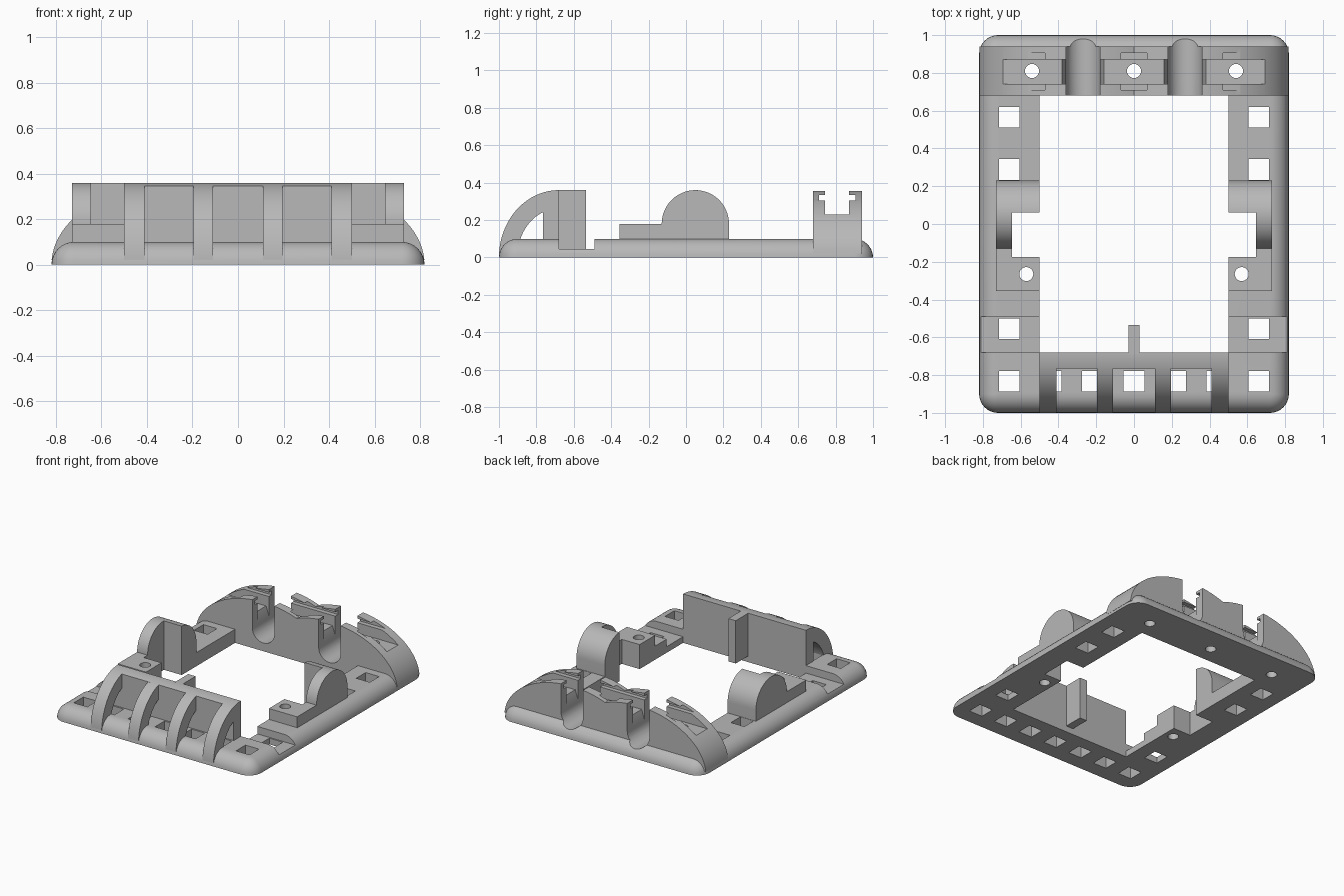
import bpy, bmesh
from math import sin, cos, pi, acos

if "Cube" in bpy.data.objects:
    bpy.data.objects.remove(bpy.data.objects["Cube"])

grey = bpy.data.materials.new("plain grey")
grey.use_nodes = True
grey.diffuse_color = (0.48, 0.48, 0.48, 1)
grey.node_tree.nodes["Principled BSDF"].inputs["Base Color"].default_value = (0.48, 0.48, 0.48, 1)


def make(name, bm):
    bmesh.ops.recalc_face_normals(bm, faces=bm.faces)
    mesh = bpy.data.meshes.new(name)
    bm.to_mesh(mesh)
    bm.free()
    mesh.materials.append(grey)
    obj = bpy.data.objects.new(name, mesh)
    bpy.context.collection.objects.link(obj)
    return obj


def prism(name, pts, axis, lo, hi):
    """Extrude a 2D outline along an axis from lo to hi."""
    place = {"x": lambda p, t: (t, p[0], p[1]),
             "y": lambda p, t: (p[0], t, p[1]),
             "z": lambda p, t: (p[0], p[1], t)}[axis]
    bm = bmesh.new()
    a = [bm.verts.new(place(p, lo)) for p in pts]
    b = [bm.verts.new(place(p, hi)) for p in pts]
    bm.faces.new(a)
    bm.faces.new(b[::-1])
    for i in range(len(pts)):
        j = (i + 1) % len(pts)
        bm.faces.new((a[i], b[i], b[j], a[j]))
    return make(name, bm)


def box(name, x, y, z):
    return prism(name, [(x[0], y[0]), (x[1], y[0]), (x[1], y[1]), (x[0], y[1])], "z", *z)


def arc(cx, cy, rx, ry, a0, a1, n):
    return [(cx + rx * cos(a0 + (a1 - a0) * i / n),
             cy + ry * sin(a0 + (a1 - a0) * i / n)) for i in range(n + 1)]


def side(s, x):
    return tuple(sorted((s * x[0], s * x[1])))


def cut(targets, cutter):
    """Subtract the cutter from each target, then discard it."""
    cutter.hide_render = True
    for obj in targets:
        mod = obj.modifiers.new("cut", "BOOLEAN")
        mod.operation = "DIFFERENCE"
        mod.solver = "EXACT"
        mod.object = cutter
        bpy.context.view_layer.objects.active = obj
        bpy.ops.object.modifier_apply(modifier=mod.name)
    bpy.data.objects.remove(cutter)


def drill(targets, x, y):
    cut(targets, prism("drill", arc(x, y, 0.037, 0.037, 0, 2 * pi * 23 / 24, 23), "z", -0.2, 0.6))


# base frame: rounded slab with a quarter-round top edge
bm = bmesh.new()
R, N = 0.1, 8
for k in range(N + 1):
    lift = k / N * pi / 2
    r = R * cos(lift) + 0.0005
    for sx, sy, a in ((1, 1, 0), (-1, 1, pi / 2), (-1, -1, pi), (1, -1, 3 * pi / 2)):
        for x, y in arc(sx * (0.8195 - R), sy * (0.9995 - R), r, r, a, a + pi / 2, N):
            bm.verts.new((x, y, R * sin(lift)))
bmesh.ops.convex_hull(bm, input=bm.verts)
bmesh.ops.dissolve_limit(bm, angle_limit=0.01, verts=bm.verts, edges=bm.edges)
base = make("base_frame", bm)
cut([base], box("opening", (-0.5, 0.5), (-0.68, 0.68), (-0.2, 0.5)))

# rear saddle: two elliptical humps side by side
hump = arc(0.27, 0, 0.55, 0.36, 0.06, acos(-0.27 / 0.55), 32)
outline = hump + [(-x, z) for x, z in hump[-2::-1]]
saddle = prism("rear_saddle", outline, "y", 0.68, 0.94)

# lengthwise channel and its undercut
cut([saddle], box("channel", (-1, 1), (0.742, 0.872), (0.23, 0.6)))
cut([saddle], box("undercut", (-1, 1), (0.71, 0.905), (0.305, 0.335)))

# round-bottomed rod slots
for s in (-1, 1):
    c = s * 0.27
    slot = [(c + 0.09, 0.6)] + arc(c, 0.15, 0.09, 0.09, 0, -pi, 16) + [(c - 0.09, 0.6)]
    cut([saddle, base], prism("rod_slot", slot, "y", 0.6, 1.1))
    flare = [(c - 0.085, 0.15), (c + 0.085, 0.15), (c + 0.115, 0.24), (c - 0.115, 0.24)]
    cut([saddle], prism("slot_flare", flare, "y", 0.742, 0.872))
for x in (-0.54, 0, 0.54):
    drill([saddle, base], x, 0.81)

# side supports: domed block, thin cheek and low screw pad
dome = arc(0.05, 0.18, 0.18, 0.18, 0, pi, 32)
cheek = [(0.23, 0.05)] + dome + [(-0.13, 0.05)]
inner = [p for p in dome if p[0] > 0.062]
for s, tag in ((1, "left"), (-1, "right")):
    cut([base], box("side_gap", side(s, (0.4, 0.645)), (-0.175, 0.06), (-0.2, 0.5)))
    prism(tag + "_cheek", cheek, "x", *side(s, (0.645, 0.73)))
    top = 0.18 + (0.18 ** 2 - 0.01 ** 2) ** 0.5
    prism(tag + "_dome_block", [(0.06, 0.09), (0.23, 0.09)] + inner + [(0.06, top)],
          "x", *side(s, (0.5, 0.66)))
    pad = prism(tag + "_screw_pad",
                [(0.5, -0.355), (0.73, -0.355), (0.73, -0.12), (0.645, -0.12),
                 (0.645, -0.175), (0.5, -0.175)], "z", 0.06, 0.18)
    if s < 0:
        for v in pad.data.vertices:
            v.co.x = -v.co.x
        pad.data.flip_normals()
    drill([pad, base], s * 0.57, -0.265)
    # cross groove over the side rail
    cut([base], box("groove", side(s, (0.45, 0.9)), (-0.68, -0.49), (0.045, 0.3)))

# square holes along the side rails and front rail
holes = [(s * 0.66, y) for s in (-1, 1) for y in (0.565, 0.288, -0.555)]
holes += [(i * 0.22, -0.832) for i in range(-3, 4)]
for x, y in holes:
    cut([base], box("square_hole", (x - 0.055, x + 0.055), (y - 0.055, y + 0.055), (-0.2, 0.5)))

# front wall, with its top edge following the rib curve
outer = arc(-0.68, 0, 0.32, 0.36, pi / 2, pi - 0.06, 32)
edge = (-0.765, 0.36 * (1 - (0.085 / 0.32) ** 2) ** 0.5)
wall = [p for p in outer if p[0] > -0.76] + [edge, (-0.765, 0.08), (-0.68, 0.08)]
prism("front_wall", wall, "x", -0.5, 0.5)
box("wall_fin", (-0.03, 0.03), (-0.69, -0.535), (0.045, 0.36))

# curved front ribs with an open inside
bow = arc(-0.68, 0, 0.222, 0.262, pi - 0.36, pi / 2 + 0.39, 16)
rib = outer + [(-0.9, 0.05)] + bow + [(-0.764, 0.3), (-0.68, 0.3)]
for s, tag in ((1, "left"), (-1, "right")):
    for x, place in (((0.11, 0.195), "inner"), ((0.41, 0.5), "outer")):
        prism(tag + "_" + place + "_rib", rib, "x", *side(s, x))

# smooth the curved surfaces, keep edges crisp
bpy.ops.object.select_all(action="DESELECT")
for obj in bpy.context.scene.objects:
    if obj.type == "MESH":
        obj.select_set(True)
        bpy.context.view_layer.objects.active = obj
bpy.ops.object.shade_smooth_by_angle(angle=0.5)
